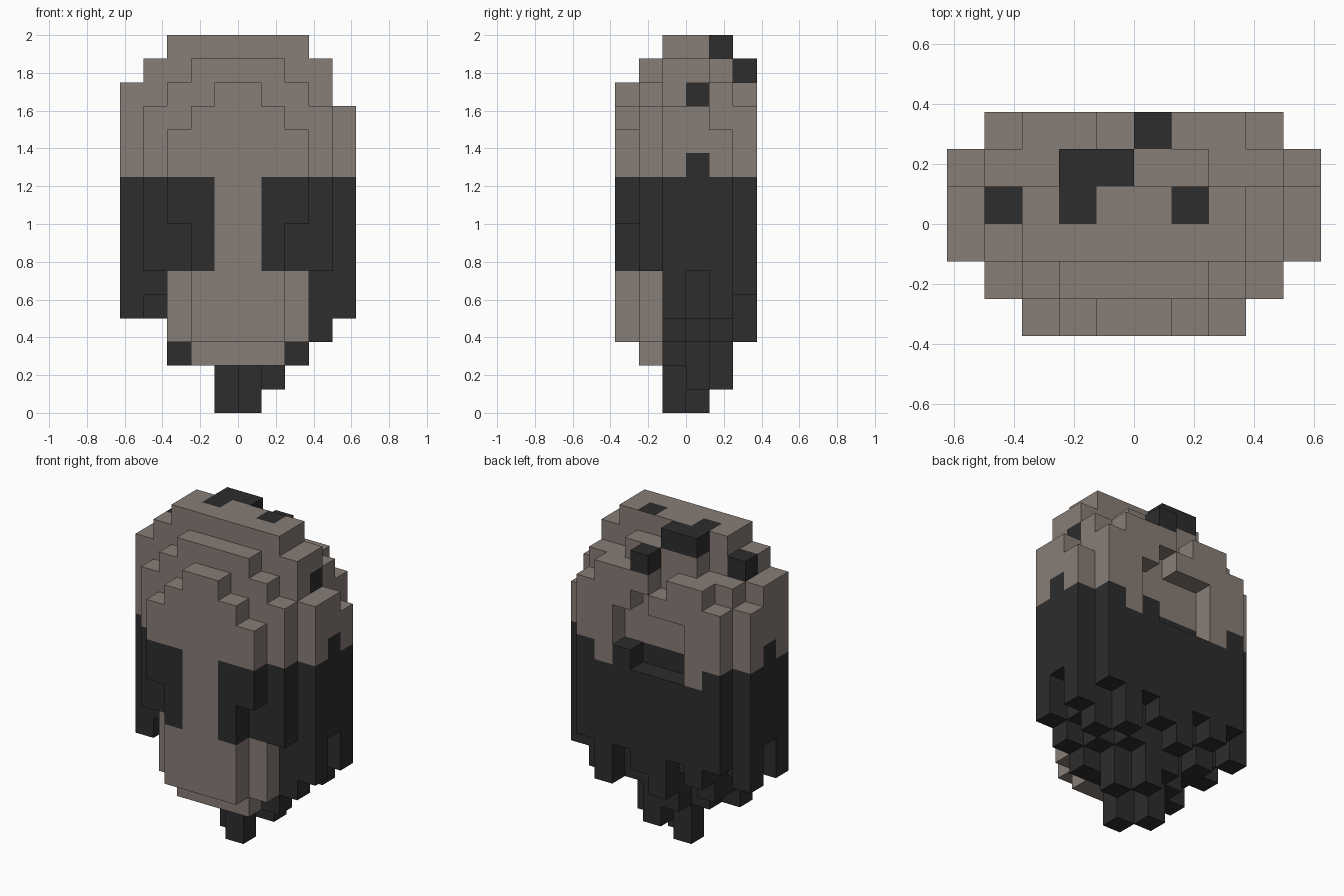
import bpy, bmesh
from mathutils import Vector

if "Cube" in bpy.data.objects:
    bpy.data.objects.remove(bpy.data.objects["Cube"], do_unlink=True)

S = 0.125                      # block size; grid is 10 x 6 x 16 blocks
BROWN, DARK = 0, 1


def material(name, col):
    m = bpy.data.materials.new(name)
    m.use_nodes = True
    m.diffuse_color = (*col, 1)
    m.node_tree.nodes["Principled BSDF"].inputs["Base Color"].default_value = (*col, 1)
    return m


MATS = [material("taupe brown", (0.242, 0.205, 0.180)),
        material("charcoal", (0.026, 0.026, 0.026))]

# Each slice, front to back: bottom and top height of its ten columns
SLICES = [
    ([0, 0, 8, 3, 3, 3, 3, 8, 0, 0], [0, 0, 12, 13, 14, 14, 13, 12, 0, 0]),
    ([0, 6, 3, 2, 2, 2, 2, 3, 6, 0], [0, 13, 14, 15, 15, 15, 15, 14, 13, 0]),
    ([4, 5, 2, 2, 2, 0, 2, 2, 3, 4], [14, 15, 16, 16, 16, 16, 16, 16, 15, 13]),
    ([6, 4, 3, 2, 0, 2, 1, 3, 4, 6], [14, 15, 16, 16, 16, 16, 16, 16, 15, 13]),
    ([4, 5, 3, 4, 2, 1, 3, 4, 3, 4], [13, 14, 14, 16, 16, 15, 15, 14, 14, 12]),
    ([0, 5, 4, 5, 3, 4, 5, 3, 5, 0], [0, 13, 14, 14, 13, 15, 14, 14, 13, 0]),
]
cells = {(i, j, k)
         for j, (low, high) in enumerate(SLICES)
         for i in range(10) for k in range(low[i], high[i])}

# Hollow in the back of the hair
cells -= {(i, 5, k) for i in range(3, 7) for k in (10, 11)}
cells -= {(i, 5, 9) for i in range(3, 6)}
cells -= {(5, 5, 12)}

DARK_BLOCKS = {(1, 3, 14), (8, 3, 13), (3, 4, 15), (4, 4, 15), (5, 5, 14),
               (0, 3, 10), (9, 3, 10)}
DARK_TOPS = {(3, 3, 15), (6, 3, 15)}


def colour(cell, direction):
    i, j, k = cell
    if cell in DARK_BLOCKS or (cell in DARK_TOPS and direction == (0, 0, 1)):
        return DARK
    if j < 2:                                  # face: eye patches beside the nose
        return DARK if 6 <= k < 10 and i not in (4, 5) else BROWN
    if j == 5 and k == 9 and i in (2, 7):      # drips on the back
        return BROWN
    return DARK if k < 10 else BROWN


def build(name, rows):
    """Make the visible block faces of the given slices."""
    bm = bmesh.new()
    for cell in sorted(c for c in cells if c[1] in rows):
        centre = Vector(((cell[0] - 4.5) * S, (cell[1] - 2.5) * S, (cell[2] + 0.5) * S))
        for a in range(3):
            for sign in (-1, 1):
                d = [0, 0, 0]
                d[a] = sign
                if tuple(c + e for c, e in zip(cell, d)) in cells:
                    continue
                ring = [(-1, -1), (1, -1), (1, 1), (-1, 1)][::sign]
                verts = []
                for u, v in ring:
                    p = [0, 0, 0]
                    p[a], p[(a + 1) % 3], p[(a + 2) % 3] = sign, u, v
                    verts.append(bm.verts.new(centre + Vector(p) * S / 2))
                bm.faces.new(verts).material_index = colour(cell, tuple(d))
    bmesh.ops.remove_doubles(bm, verts=bm.verts[:], dist=0.001)
    # Join flat neighbours of one colour
    bmesh.ops.dissolve_limit(bm, angle_limit=0.01, verts=bm.verts[:],
                             edges=bm.edges[:], delimit={'MATERIAL'})
    mesh = bpy.data.meshes.new(name)
    bm.to_mesh(mesh)
    bm.free()
    for m in MATS:
        mesh.materials.append(m)
    bpy.context.collection.objects.link(bpy.data.objects.new(name, mesh))


build("face_plate", (0, 1))
build("head_core", (2, 3, 4))
build("back_hair", (5,))
